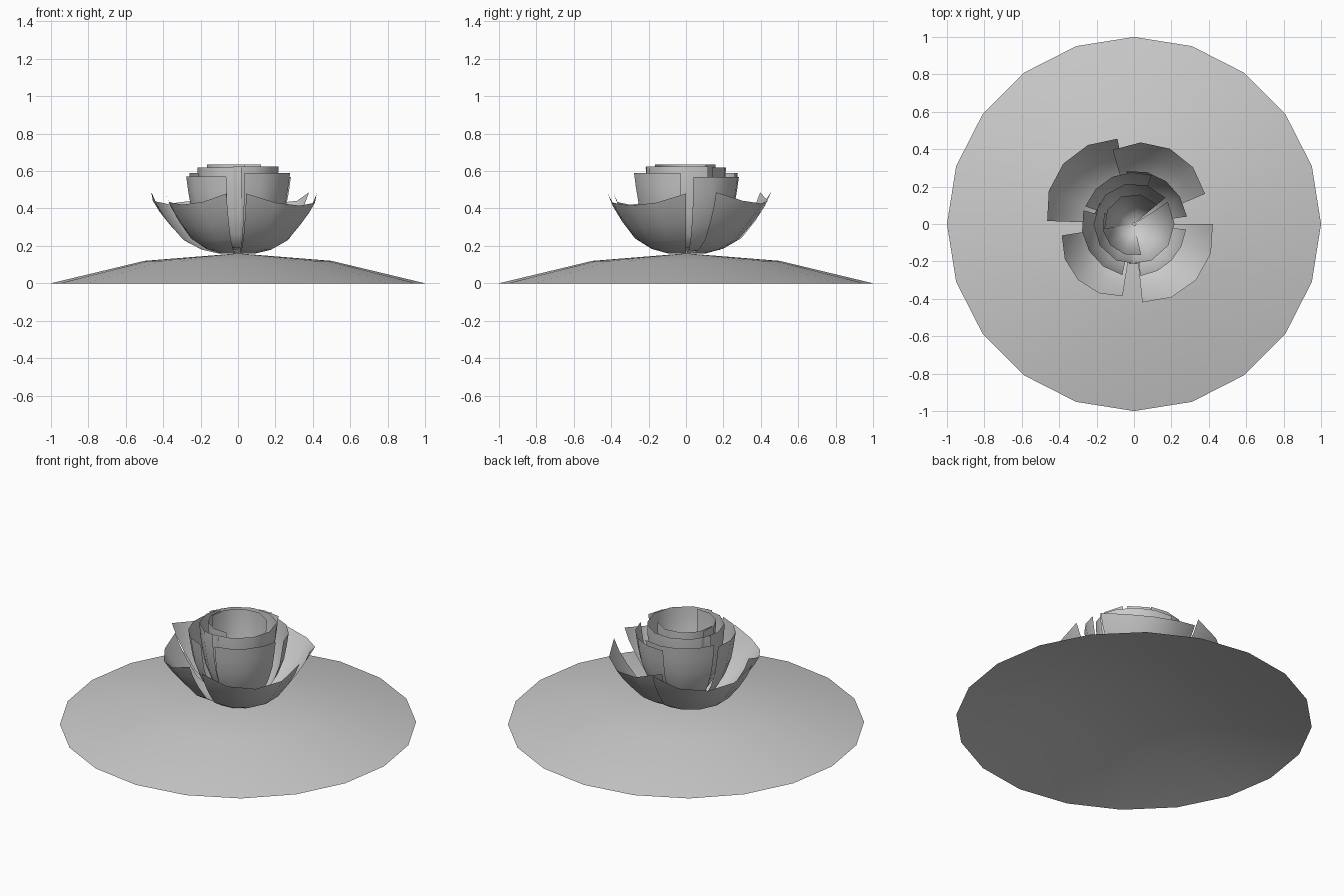
import bpy, bmesh
from math import radians, sin, cos

if "Cube" in bpy.data.objects:
    bpy.data.objects.remove(bpy.data.objects["Cube"])


def finish(name, bm):
    me = bpy.data.meshes.new(name)
    bm.normal_update()
    bm.to_mesh(me)
    bm.free()
    me.shade_smooth()
    ob = bpy.data.objects.new(name, me)
    bpy.context.collection.objects.link(ob)
    return ob


def petal(name, a0, a1, profile, size=1.0, top=1.0, bulge=0.0, dip=0.0, cols=4):
    """Bowl panel between two angles; the middle leans out by bulge and down by dip."""
    bm = bmesh.new()
    rows = []
    for i, (r, h) in enumerate(profile):
        v = i / (len(profile) - 1)
        row = []
        for j in range(cols + 1):
            u = 2 * j / cols - 1
            a = radians(a0 + (a1 - a0) * j / cols)
            k = 1 - u * u
            rr = r * size * (1 + bulge * k * v)
            z = 0.16 + h * top - dip * k * v * v
            row.append(bm.verts.new((rr * cos(a), rr * sin(a), z)))
        rows.append(row)
    for low, high in zip(rows, rows[1:]):
        for j in range(cols):
            bm.faces.new((low[j], low[j + 1], high[j + 1], high[j]))
    return finish(name, bm)


# Ground leaf: shallow open dome with 20 sides
bm = bmesh.new()
rings = [[bm.verts.new((r * cos(radians(18 * i)), r * sin(radians(18 * i)), z)) for i in range(20)]
         for r, z in ((1.0, 0.0), (0.5, 0.12))]
tip = bm.verts.new((0, 0, 0.16))
for i in range(20):
    k = (i + 1) % 20
    bm.faces.new((rings[0][i], rings[0][k], rings[1][k], rings[1][i]))
    bm.faces.new((rings[1][i], rings[1][k], tip))
finish("base_dome", bm)

# Petal side profiles: radius and height above the flower's foot
outer = [(0.01, 0.005), (0.10, 0.0), (0.19, 0.025), (0.28, 0.08), (0.35, 0.17), (0.40, 0.25), (0.43, 0.32)]
middle = [(0.01, 0.01), (0.10, 0.015), (0.17, 0.07), (0.22, 0.16), (0.255, 0.26), (0.27, 0.35), (0.28, 0.425)]
inner = [(0.01, 0.015), (0.08, 0.03), (0.14, 0.10), (0.18, 0.21), (0.20, 0.32), (0.21, 0.40), (0.212, 0.465)]

# Outer petals
petal("outer_petal_1", -84, 0, outer, 0.98, 1.0, 0.06, 0.065)
petal("outer_petal_2", -171, -99, outer, 0.91, 1.0, 0.08, 0.06)
petal("outer_petal_3", 101, 178, outer, 1.08, 1.03, 0.07, 0.065)
petal("outer_petal_4", 23, 106, outer, 0.96, 1.02, 0.08, 0.06)

# Middle petals
petal("middle_petal_1", -83, -6, middle, 1.0, 1.01)
petal("middle_petal_2", 8, 98, middle, 1.02, 0.96)
petal("middle_petal_3", 70, 160, middle, 0.99, 1.01)
petal("middle_petal_4", 165, 257, middle, 1.0, 0.97)

# Inner petals
petal("inner_petal_1", 149, 275, inner, 1.02, 0.99)
petal("inner_petal_2", -97, 33, inner, 1.02, 1.0)
petal("inner_petal_3", 40, 165, inner, 1.03, 0.99)

# Heart of the bloom: two tightly rolled petals
petal("heart_petal_1", 40, 190, inner, 0.76, 1.02)
petal("heart_petal_2", 160, 283, inner, 0.80, 1.02)
